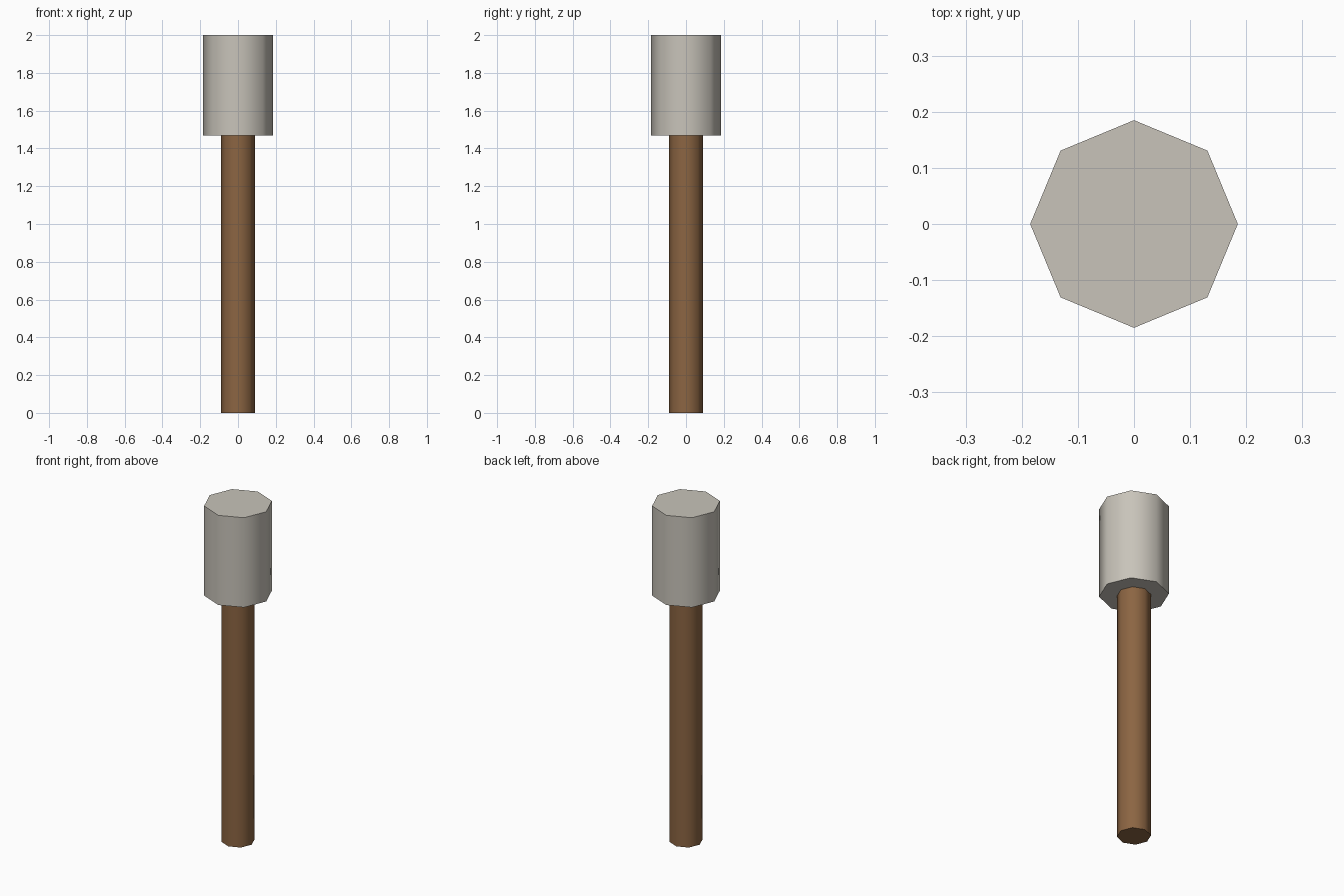
import bpy
import math

if "Cube" in bpy.data.objects:
    bpy.data.objects.remove(bpy.data.objects["Cube"])


def octagon_prism(name, radius, z0, z1, color):
    """Eight-sided upright prism with smooth sides and crisp caps."""
    bpy.ops.mesh.primitive_cylinder_add(
        vertices=8, radius=radius, depth=z1 - z0, location=(0, 0, (z0 + z1) / 2))
    obj = bpy.context.object
    obj.name = name
    bpy.ops.object.shade_smooth_by_angle(angle=math.radians(50))
    mat = bpy.data.materials.new(name + "_material")
    mat.diffuse_color = color
    mat.use_nodes = True
    mat.node_tree.nodes["Principled BSDF"].inputs["Base Color"].default_value = mat.diffuse_color
    obj.data.materials.append(mat)
    return obj


# Wooden handle, seated against the underside of the head
octagon_prism("handle", 0.09, 0.0, 1.468, (0.26, 0.13, 0.055, 1))

# Pale, wider head
octagon_prism("head", 0.185, 1.468, 2.0, (0.58, 0.55, 0.49, 1))
